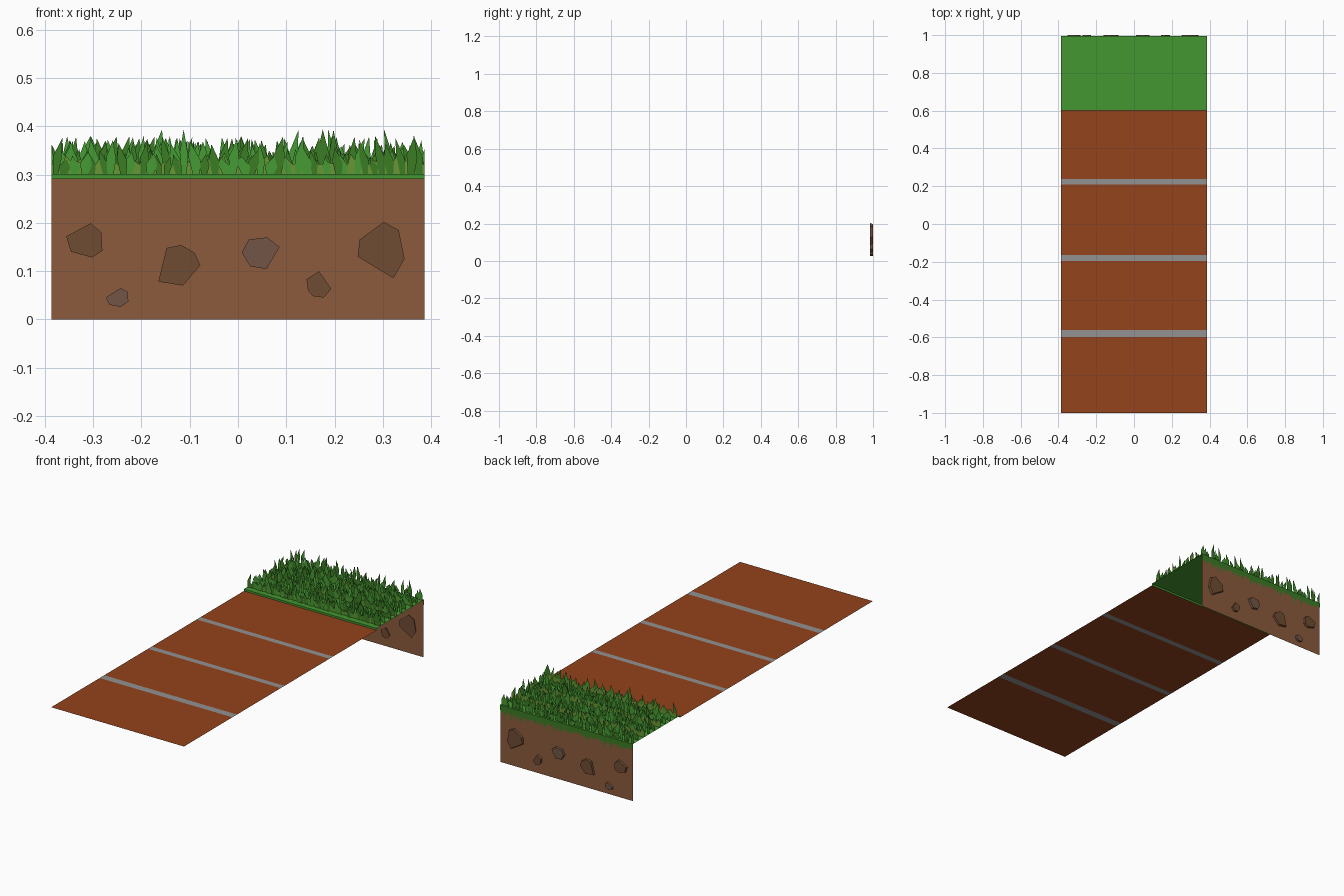
import bpy, bmesh, random

if "Cube" in bpy.data.objects:
    bpy.data.objects.remove(bpy.data.objects["Cube"])

random.seed(7)
W = 0.386          # half width
TRACK_Z, GRASS_Z = 0.291, 0.301
EDGE_Y, WALL_Y = 0.6, 0.99


def material(name, rgb):
    m = bpy.data.materials.new(name)
    lin = [(c / 255 / 12.92 if c < 11 else ((c / 255 + 0.055) / 1.055) ** 2.4) for c in rgb]
    m.diffuse_color = (*lin, 1)
    m.use_nodes = True
    m.node_tree.nodes["Principled BSDF"].inputs["Base Color"].default_value = m.diffuse_color
    return m


CLAY = material("clay", (148, 67, 28))
LINE = material("line_grey", (146, 146, 146))
SOIL = material("soil", (140, 91, 60))
STONE = material("stone", (112, 76, 52))
GREYSTONE = material("grey_stone", (114, 86, 70))
TURF = material("turf", (68, 150, 48))
LEAF = material("leaf", (70, 155, 52))
DARK = material("dark_leaf", (58, 124, 36))
OLIVE = material("olive_leaf", (104, 150, 52))


def make(name, polys, mats):
    """polys: list of (points, material index)"""
    bm = bmesh.new()
    for pts, mi in polys:
        bm.faces.new([bm.verts.new(p) for p in pts]).material_index = mi
    bmesh.ops.remove_doubles(bm, verts=bm.verts, dist=1e-6)
    me = bpy.data.meshes.new(name)
    bm.to_mesh(me)
    bm.free()
    for m in mats:
        me.materials.append(m)
    ob = bpy.data.objects.new(name, me)
    bpy.context.collection.objects.link(ob)
    return ob


def flat(y0, y1, z):
    return [(-W, y0, z), (W, y0, z), (W, y1, z), (-W, y1, z)]


def upright(y, z0, z1):
    return [(-W, y, z0), (W, y, z0), (W, y, z1), (-W, y, z1)]


def clamp(x):
    return max(-W, min(W, x))


# track: clay sheet with inlaid grey cross lines
cuts = [-1, -0.598, -0.56, -0.196, -0.165, 0.208, 0.238, EDGE_Y]
make("track", [(flat(a, b, TRACK_Z), i % 2)
               for i, (a, b) in enumerate(zip(cuts, cuts[1:]))], [CLAY, LINE])

# turf sheet with its front lip
make("turf", [(flat(EDGE_Y, WALL_Y + 0.004, GRASS_Z), 0),
              (upright(EDGE_Y, TRACK_Z, GRASS_Z), 0)], [TURF])

# soil wall at the back
make("soil_wall", [(upright(WALL_Y, 0, GRASS_Z), 0)], [SOIL])


# jagged strip: one solid edge, one toothed edge
def jagged(y, z, lo, hi, n):
    step = 2 * W / n
    polys = []
    for i in range(n):
        x0, x1 = -W + i * step, -W + (i + 1) * step
        tip = x0 + step * random.uniform(0.25, 0.75)
        polys.append([(x0, y, z), (x1, y, z), (x1, y, z + lo),
                      (tip, y, z + random.uniform(lo, hi)), (x0, y, z + lo)])
    return polys


# grass hanging over the back of the wall
make("hanging_grass",
     [(p[::-1], 0) for p in jagged(WALL_Y + 0.004, GRASS_Z, -0.025, -0.07, 40)], [DARK])


# one pointed, leaning blade
def blade(x, y, h, w, lean):
    pts = [(-0.3 * w, 0), (0.3 * w, 0), (0.5 * w + 0.25 * lean, 0.42 * h),
           (lean, h), (-0.5 * w + 0.3 * lean, 0.5 * h)]
    return [(clamp(x + px), y, GRASS_Z + pz) for px, pz in pts]


# rows of upright grass blades
ROWS, PER_ROW = 9, 40
grass = []
for r in range(ROWS):
    y = 0.63 + (WALL_Y - 0.004 - 0.63) * r / (ROWS - 1)
    if r % 3 == 0:
        grass += [(p, 2) for p in jagged(y + 0.003, GRASS_Z, 0.02, 0.045, 34)]
    for i in range(PER_ROW):
        x = -W + 2 * W * (i + random.uniform(0.2, 0.8)) / PER_ROW
        tall = random.random() < 0.35
        h = random.uniform(0.055, 0.08) if tall else random.uniform(0.03, 0.052)
        if random.random() < 0.02:
            h = 0.092
        grass.append((blade(x, y + random.choice((-0.003, 0, 0.002)), h,
                            random.uniform(0.016, 0.026), random.uniform(-0.016, 0.016)),
                      random.choice((0, 0, 1, 1, 1))))
make("grass_blades", grass, [LEAF, DARK, OLIVE])

# stones set through the wall, outlines in x, z
STONES = [
    (STONE, [(-.356, .172), (-.305, .199), (-.283, .18), (-.281, .142), (-.302, .128), (-.346, .14)]),
    (GREYSTONE, [(-.274, .045), (-.243, .065), (-.229, .057), (-.227, .037), (-.243, .026), (-.266, .03)]),
    (STONE, [(-.165, .078), (-.148, .148), (-.118, .154), (-.09, .138), (-.078, .112), (-.114, .07)]),
    (GREYSTONE, [(.008, .138), (.022, .165), (.06, .17), (.086, .15), (.059, .104), (.025, .11)]),
    (STONE, [(.142, .083), (.168, .1), (.193, .063), (.178, .045), (.155, .048), (.145, .06)]),
    (STONE, [(.248, .13), (.252, .165), (.302, .202), (.333, .185), (.345, .125), (.322, .085)]),
]
for k, (mat, outline) in enumerate(STONES):
    cx = sum(p[0] for p in outline) / 6
    cz = sum(p[1] for p in outline) / 6
    front = [(x, 0.984, z) for x, z in outline]
    back = [(cx + (x - cx) * 0.9, 1.0, cz + (z - cz) * 0.9) for x, z in outline]
    polys = [(front[::-1], 0), (back, 0)]
    for i in range(6):
        j = (i + 1) % 6
        polys.append(([front[i], front[j], back[j], back[i]], 0))
    ob = make(f"stone_{k + 1}", polys, [mat])
    bm = bmesh.new()
    bm.from_mesh(ob.data)
    bmesh.ops.recalc_face_normals(bm, faces=bm.faces)
    bm.to_mesh(ob.data)
    bm.free()
